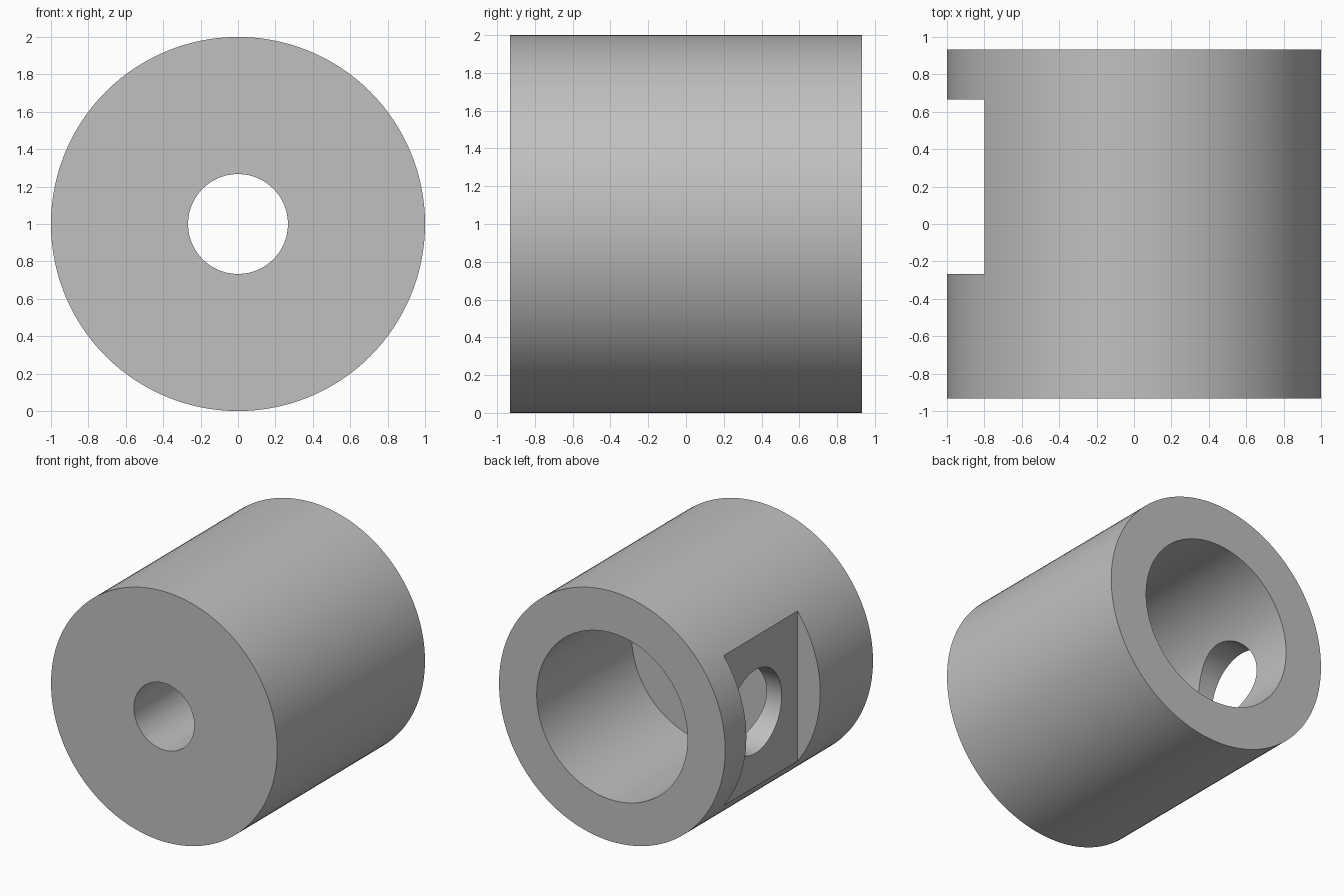
import bpy, bmesh, math
from mathutils import Matrix, Vector

old = bpy.data.objects.get("Cube")
if old:
    bpy.data.objects.remove(old, do_unlink=True)

SEGMENTS = 128
CENTRE = Vector((0, 0, 1))
HALF_LENGTH = 0.933
BORE_FLOOR = -0.267

grey = bpy.data.materials.new("plain grey")
grey.use_nodes = True
colour = (0.53, 0.53, 0.53, 1)
grey.diffuse_color = colour
grey.node_tree.nodes["Principled BSDF"].inputs["Base Color"].default_value = colour


def make_object(name, bm):
    bmesh.ops.recalc_face_normals(bm, faces=bm.faces[:])
    mesh = bpy.data.meshes.new(name)
    bm.to_mesh(mesh)
    bm.free()
    mesh.materials.append(grey)
    obj = bpy.data.objects.new(name, mesh)
    bpy.context.collection.objects.link(obj)
    return obj


def cut(target, cutter):
    """Subtract the cutter from the target, then discard the cutter."""
    cutter.hide_render = True
    mod = target.modifiers.new(cutter.name, 'BOOLEAN')
    mod.operation = 'DIFFERENCE'
    mod.solver = 'EXACT'
    mod.object = cutter
    bpy.context.view_layer.objects.active = target
    bpy.ops.object.modifier_apply(modifier=mod.name)
    bpy.data.objects.remove(cutter, do_unlink=True)


# Sleeve: stepped profile (radius, y) turned around the y axis
profile = [(0.267, -HALF_LENGTH), (1, -HALF_LENGTH), (1, HALF_LENGTH),
           (0.667, HALF_LENGTH), (0.667, BORE_FLOOR), (0.267, BORE_FLOOR)]
bm = bmesh.new()
verts = [bm.verts.new(CENTRE + Vector((r, y, 0))) for r, y in profile]
edges = [bm.edges.new((v, verts[i - 1])) for i, v in enumerate(verts)]
bmesh.ops.spin(bm, geom=verts + edges, cent=CENTRE, axis=(0, 1, 0),
               angle=math.tau, steps=SEGMENTS)
bmesh.ops.remove_doubles(bm, verts=bm.verts[:], dist=0.0005)
sleeve = make_object("sleeve_body", bm)

# Flat notch across the right side
bm = bmesh.new()
bmesh.ops.create_cube(bm, size=1, matrix=Matrix.Translation((-1.1, 0.2, 1))
                      @ Matrix.Diagonal((0.6, 0.933, 3, 1)))
cut(sleeve, make_object("notch_cutter", bm))

# Round hole from the notch into the bore
bm = bmesh.new()
bmesh.ops.create_cone(bm, cap_ends=True, segments=SEGMENTS, radius1=0.333,
                      radius2=0.333, depth=0.8,
                      matrix=Matrix.Translation((-0.8, 0.267, 1))
                      @ Matrix.Rotation(math.pi / 2, 4, 'Y'))
cut(sleeve, make_object("side_hole_cutter", bm))

# Smooth walls with crisp rims
bpy.ops.object.select_all(action='DESELECT')
sleeve.select_set(True)
bpy.context.view_layer.objects.active = sleeve
bpy.ops.object.shade_smooth_by_angle(angle=math.radians(30))
